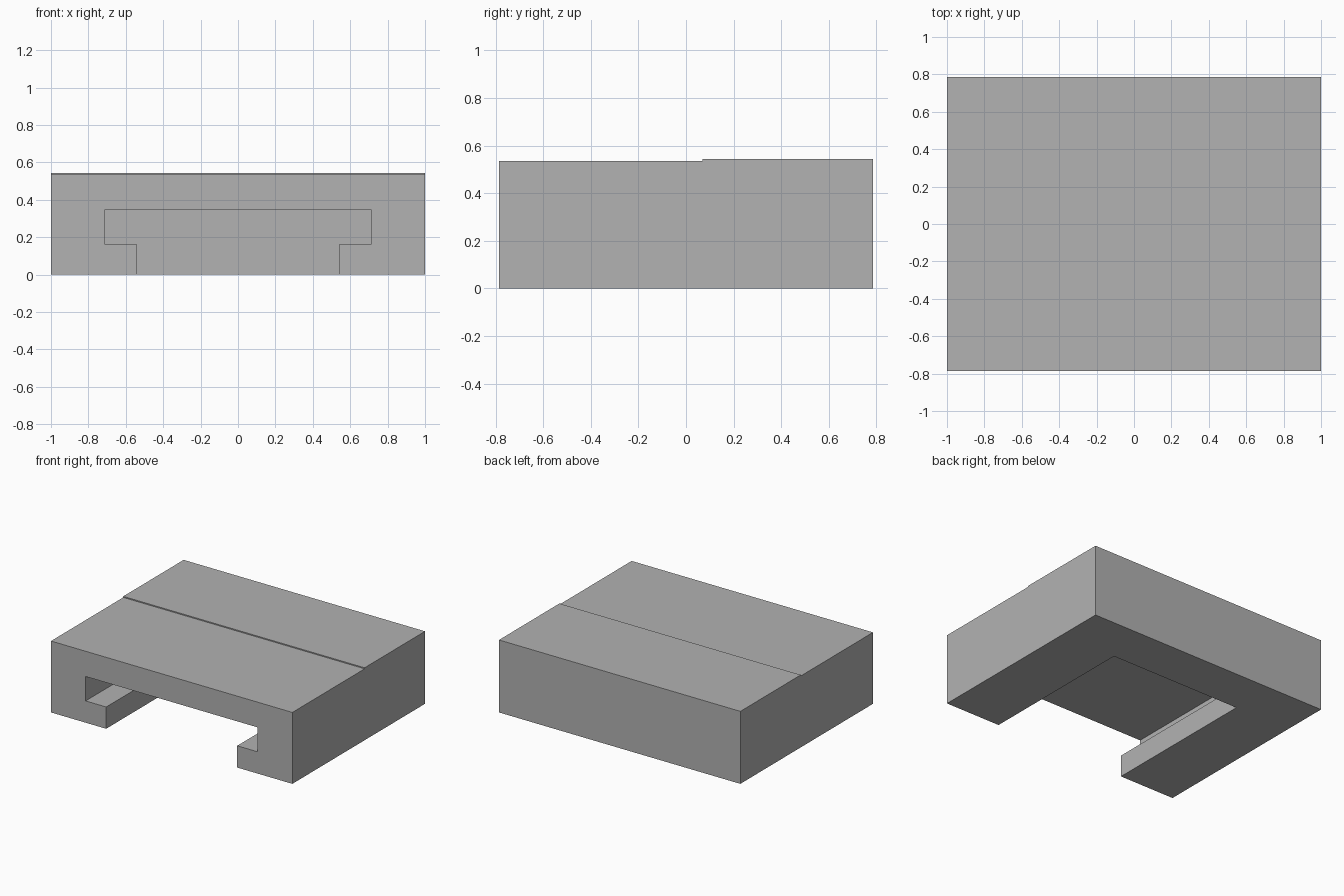
import bpy, bmesh
from mathutils import Vector

if "Cube" in bpy.data.objects:
    bpy.data.objects.remove(bpy.data.objects["Cube"])

grey = bpy.data.materials.new("plain grey")
grey.diffuse_color = (0.447, 0.447, 0.447, 1)
grey.use_nodes = True
grey.node_tree.nodes["Principled BSDF"].inputs["Base Color"].default_value = grey.diffuse_color


def prism(name, points, offset):
    """Extrude a closed planar outline along an offset."""
    bm = bmesh.new()
    face = bm.faces.new([bm.verts.new(p) for p in points])
    new = bmesh.ops.extrude_face_region(bm, geom=[face])["geom"]
    verts = [v for v in new if isinstance(v, bmesh.types.BMVert)]
    bmesh.ops.translate(bm, verts=verts, vec=Vector(offset))
    bmesh.ops.recalc_face_normals(bm, faces=bm.faces)
    mesh = bpy.data.meshes.new(name)
    bm.to_mesh(mesh)
    bm.free()
    mesh.materials.append(grey)
    obj = bpy.data.objects.new(name, mesh)
    bpy.context.collection.objects.link(obj)
    return obj


# Block: side outline with a shallow step in the top, extruded across the width
side = [(-0.785, 0), (0.785, 0), (0.785, 0.543), (0.07, 0.543),
        (0.07, 0.535), (-0.785, 0.535)]
block = prism("slotted_block", [(-1, y, z) for y, z in side], (2, 0, 0))

# T-shaped slot: open at the front and bottom, closed at the back
half = [(0.543, -0.1), (0.543, 0.163), (0.713, 0.163), (0.713, 0.346)]
outline = half + [(-x, z) for x, z in reversed(half)]
cutter = prism("slot_cutter", [(x, -0.9, z) for x, z in outline], (0, 1.335, 0))
cutter.hide_render = True
cutter.hide_viewport = False

cut = block.modifiers.new("slot", "BOOLEAN")
cut.operation = "DIFFERENCE"
cut.solver = "EXACT"
cut.object = cutter

# Apply the cut and remove the helper
bpy.context.view_layer.objects.active = block
block.select_set(True)
bpy.ops.object.modifier_apply(modifier=cut.name)
bpy.data.objects.remove(cutter)
